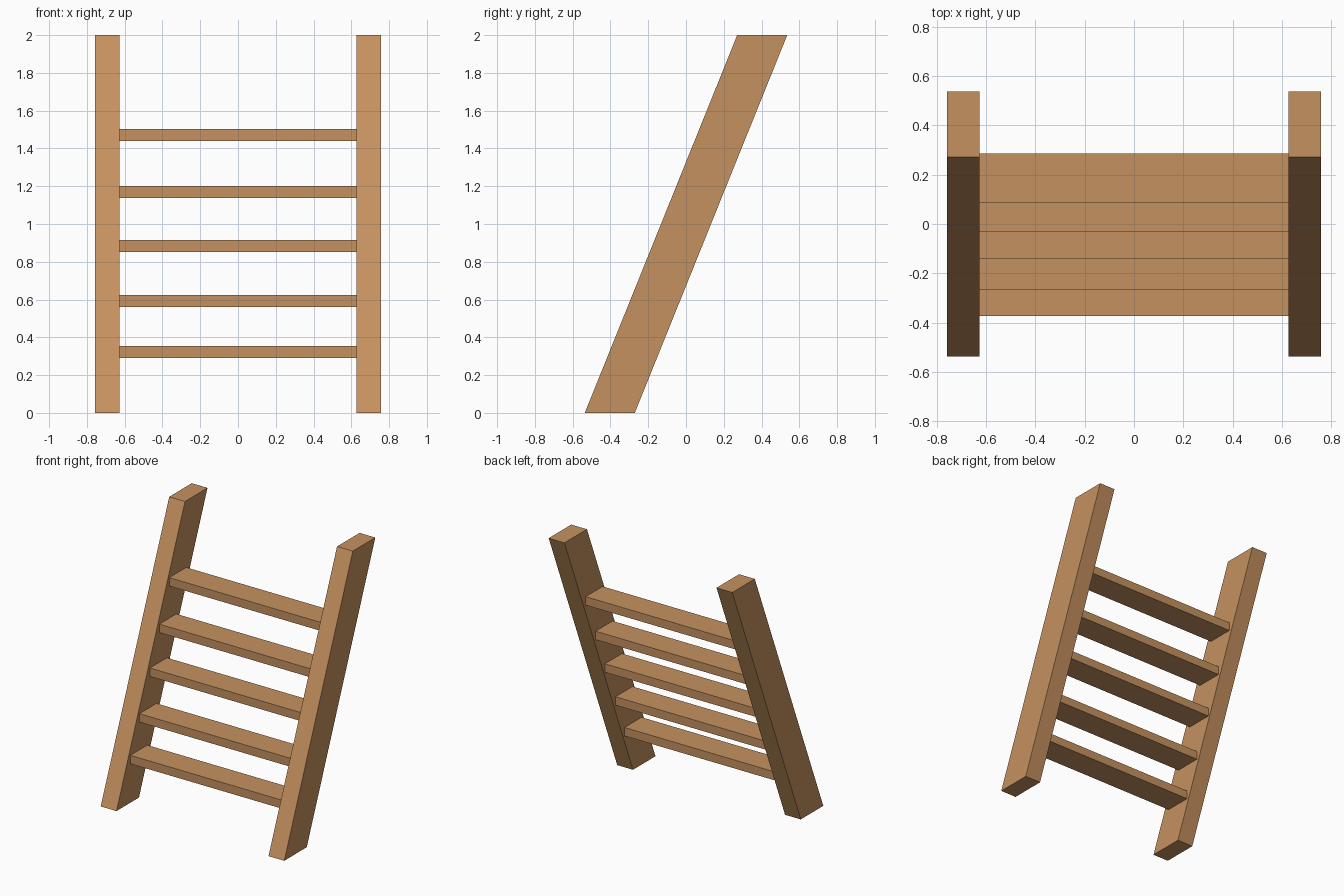
import bpy

if "Cube" in bpy.data.objects:
    bpy.data.objects.remove(bpy.data.objects["Cube"])

wood = bpy.data.materials.new("warm_wood")
wood.diffuse_color = (0.56, 0.285, 0.115, 1)
wood.use_nodes = True
wood.node_tree.nodes["Principled BSDF"].inputs["Base Color"].default_value = wood.diffuse_color


def prism(name, profile, x0, x1):
    """Extrude a counter-clockwise (y, z) profile along x."""
    n = len(profile)
    verts = [(x, y, z) for x in (x0, x1) for y, z in profile]
    faces = [tuple(reversed(range(n))), tuple(range(n, 2 * n))]
    faces += [(i, (i + 1) % n, n + (i + 1) % n, n + i) for i in range(n)]
    mesh = bpy.data.meshes.new(name)
    mesh.from_pydata(verts, [], faces)
    mesh.materials.append(wood)
    obj = bpy.data.objects.new(name, mesh)
    bpy.context.collection.objects.link(obj)
    return obj


# Leaning side rails, cut level at floor and top
rail = [(-0.536, 0), (-0.271, 0), (0.536, 2), (0.271, 2)]
prism("left_rail", rail, -0.757, -0.627)
prism("right_rail", rail, 0.627, 0.757)

# Flat level treads: (front y, bottom z)
treads = [(-0.372, 0.29), (-0.265, 0.56), (-0.141, 0.853), (-0.031, 1.138), (0.086, 1.44)]
for i, (y, z) in enumerate(treads):
    y1, z1 = y + 0.2, z + 0.063
    prism(f"tread_{i + 1}", [(y, z), (y1, z), (y1, z1), (y, z1)], -0.627, 0.627)
